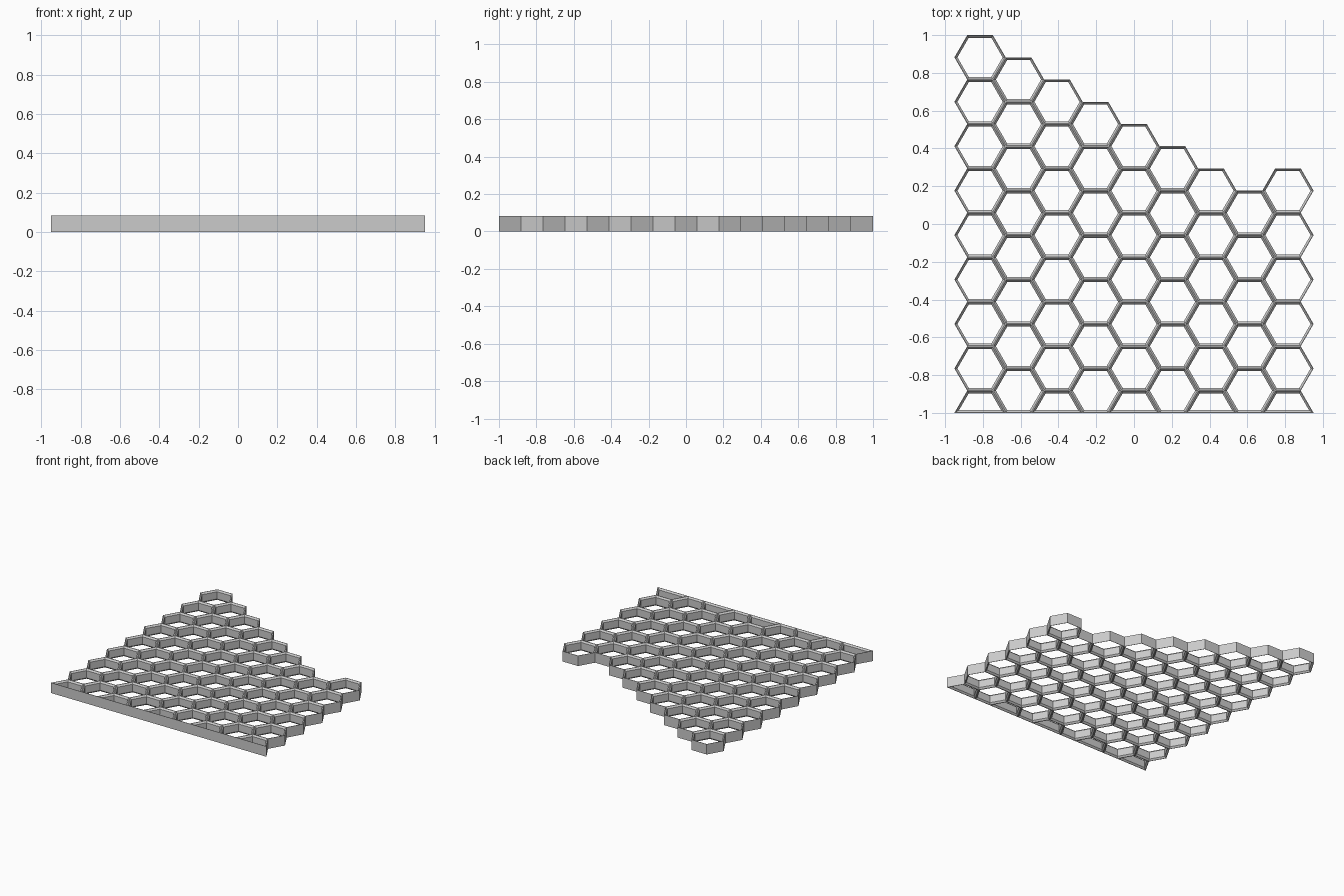
import bpy, bmesh, math
from collections import Counter
from mathutils import Vector

if "Cube" in bpy.data.objects:
    bpy.data.objects.remove(bpy.data.objects["Cube"])

PITCH = 2 / 8.5                  # distance between cells in a column
R = PITCH / math.sqrt(3)         # corner radius of a cell
HEIGHT = 0.082
LIP, WALL, BEVEL = 0.003, 0.014, 0.012

grey = bpy.data.materials.new("plain_grey")
grey.use_nodes = True
colour = (0.6, 0.6, 0.6, 1)
grey.diffuse_color = colour
grey.node_tree.nodes["Principled BSDF"].inputs["Base Color"].default_value = colour


def outline(x, y, half):
    """Corners of a hexagon, or of its upper half."""
    steps = 4 if half else 6
    return [Vector((x + R * math.cos(k * math.pi / 3),
                    y + R * math.sin(k * math.pi / 3))) for k in range(steps)]


def inset(points, amount):
    """Move every side of a counter-clockwise outline inward."""
    result = []
    for i, p in enumerate(points):
        a = (p - points[i - 1]).normalized()
        b = (points[(i + 1) % len(points)] - p).normalized()
        na, nb = Vector((-a.y, a.x)), Vector((-b.y, b.x))
        result.append(p + (na + nb) * (amount / (1 + na.dot(nb))))
    return result


# Cell layout: columns get shorter to the right, with half cells along the front
cells = []
for col, count in enumerate([9, 8, 8, 7, 7, 6, 6, 5, 6]):
    shift = 0.5 * (col % 2)
    for row in range(count):
        cells.append(outline((col - 4) * 1.5 * R, -1 + (row + shift) * PITCH,
                             row == 0 and shift == 0))


def side_key(p, q):
    mid = (p + q) / 2
    return round(mid.x, 3), round(mid.y, 3)


sides = Counter(side_key(p, q) for c in cells for p, q in zip(c, c[1:] + c[:1]))

# Walls of each cell: a ring with bevelled upper and lower inner edges
bm = bmesh.new()
for cell in cells:
    lip, inner = inset(cell, LIP), inset(cell, WALL)
    section = [(cell, 0), (cell, HEIGHT), (lip, HEIGHT), (inner, HEIGHT - BEVEL),
               (inner, BEVEL), (lip, 0)]
    loops = [[bm.verts.new((p.x, p.y, z)) for p in pts] for pts, z in section]
    n = len(cell)
    for k, low in enumerate(loops):
        high = loops[(k + 1) % len(loops)]
        for i in range(n):
            j = (i + 1) % n
            # Sides shared by two cells need no outer face
            if k == 0 and sides[side_key(cell[i], cell[j])] > 1:
                continue
            bm.faces.new((low[i], low[j], high[j], high[i]))

bmesh.ops.remove_doubles(bm, verts=bm.verts, dist=0.0003)
mesh = bpy.data.meshes.new("honeycomb_panel")
bm.to_mesh(mesh)
bm.free()
mesh.materials.append(grey)
panel = bpy.data.objects.new("honeycomb_panel", mesh)
bpy.context.collection.objects.link(panel)
